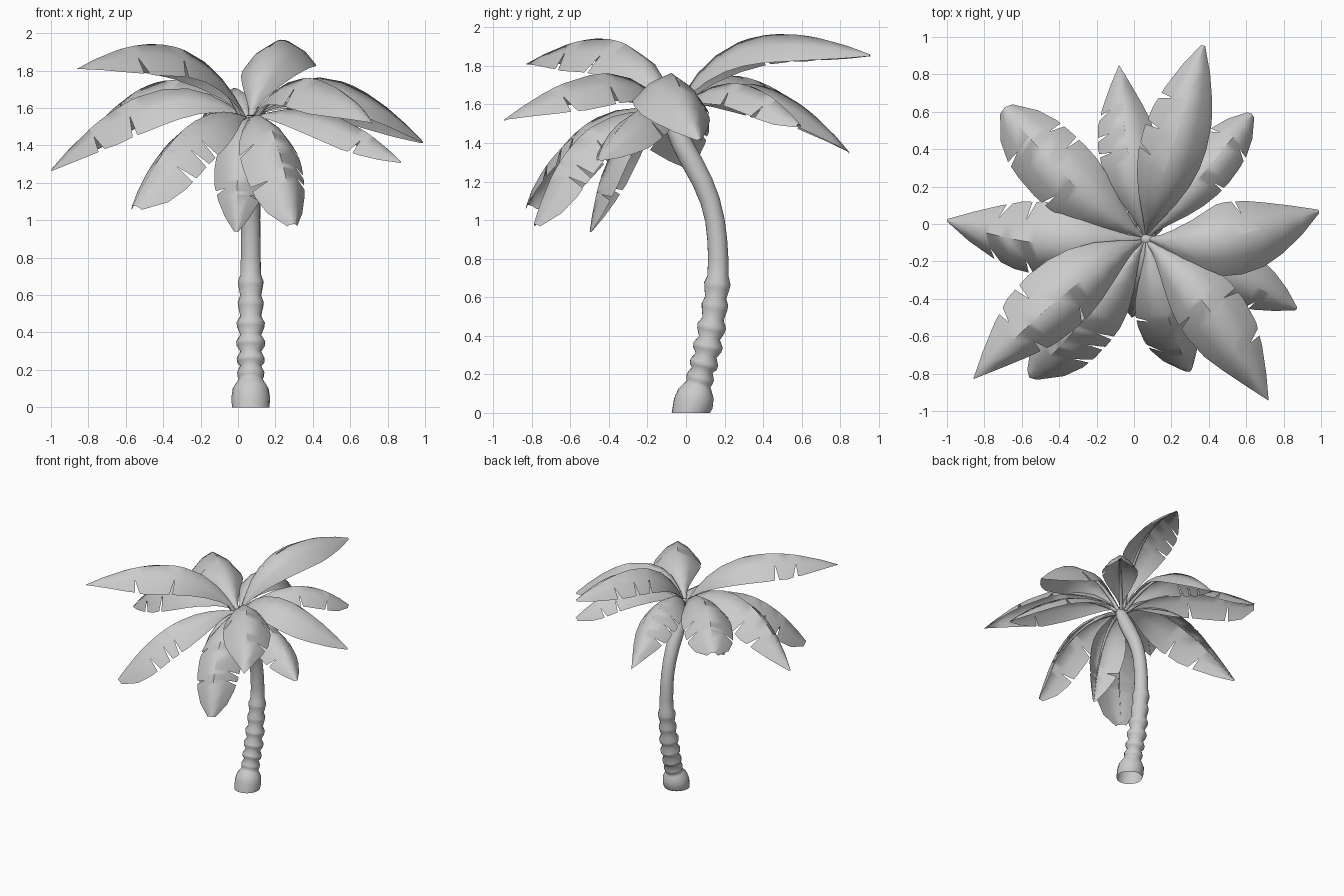
import bpy, bmesh, math, random
from mathutils import Vector

random.seed(4)
cube = bpy.data.objects.get("Cube")
if cube:
    bpy.data.objects.remove(cube)

grey = bpy.data.materials.new("pale_grey")
grey.use_nodes = True
COLOUR = (0.6, 0.6, 0.6, 1)
grey.diffuse_color = COLOUR
grey.node_tree.nodes["Principled BSDF"].inputs["Base Color"].default_value = COLOUR


def finish(bm, name, angle):
    mesh = bpy.data.meshes.new(name)
    bm.to_mesh(mesh)
    bm.free()
    obj = bpy.data.objects.new(name, mesh)
    bpy.context.collection.objects.link(obj)
    mesh.materials.append(grey)
    bpy.ops.object.select_all(action='DESELECT')
    obj.select_set(True)
    bpy.context.view_layer.objects.active = obj
    bpy.ops.object.shade_smooth_by_angle(angle=math.radians(angle))


def lookup(table, t):
    """Interpolate a list of (position, value) pairs."""
    for (a, va), (b, vb) in zip(table, table[1:]):
        if t <= b:
            return va + (vb - va) * (t - a) / (b - a)
    return table[-1][1]


def tube(bm, centres, radii, sides, flat_start=False):
    """Sweep a circle along a list of centres, closed at the far end."""
    rings = []
    for i, c in enumerate(centres):
        t = (centres[min(i + 1, len(centres) - 1)] - centres[max(i - 1, 0)]).normalized()
        if flat_start and i == 0:
            t = Vector((0, 0, 1))
        side = t.cross(Vector((0.3, 1, 0.1))).normalized()
        up = side.cross(t)
        rings.append([bm.verts.new(c + radii[i] * (side * math.cos(a) + up * math.sin(a)))
                      for a in (math.tau * k / sides for k in range(sides))])
    for r, s in zip(rings, rings[1:]):
        for k in range(sides):
            n = (k + 1) % sides
            bm.faces.new((r[k], r[n], s[n], s[k]))
    bm.faces.new(rings[-1])
    bmesh.ops.recalc_face_normals(bm, faces=bm.faces)


# Leaning trunk: bulbous foot, swollen rings, smooth upper stem, open below
LEAN = [(0, .025), (.15, .065), (.3, .105), (.5, .143), (.7, .166), (.85, .168),
        (1.0, .150), (1.1, .125), (1.2, .085), (1.3, .032), (1.4, -.022), (1.56, -.10)]
profile = [(0, .100), (.05, .104), (.10, .096), (.135, .074), (.15, .064)]
for z, r in ((.175, .073), (.25, .075), (.34, .078), (.44, .076), (.55, .070), (.66, .069)):
    profile += [(z - .012, r - .003), (z + .012, r), (z + .048, .056)]
profile += [(.8, .053), (.9, .052), (1.0, .051), (1.1, .052), (1.2, .054),
            (1.3, .056), (1.4, .054), (1.48, .046), (1.55, .032)]
bm = bmesh.new()
tube(bm, [Vector((.068, lookup(LEAN, z), z)) for z, r in profile],
     [r for z, r in profile], 18, flat_start=True)
finish(bm, "trunk", 80)

# Fronds: half-width along the length, and the extra width of blunt tips
SHAPE = [(0, .06), (.05, .15), (.1, .30), (.2, .60), (.32, .84), (.45, .97), (.58, 1),
         (.72, .91), (.82, .68), (.92, .34), (1, 0)]
BLUNT = [(0, 0), (.58, 0), (.72, .06), (.82, .22), (.92, .34), (1, .22)]
CROWN = Vector((.06, -.08, 1.55))


def frond(name, mid, tip, width, blunt=0, roll=0, fold=40):
    """Folded leaf sheet; a positive roll lifts one half and drops the other."""
    mid, tip = Vector(mid), Vector(tip)
    out = Vector((tip.x - CROWN.x, tip.y - CROWN.y, 0)).normalized()
    base = CROWN + out * .02
    ctrl = 2 * mid - (base + tip) / 2

    def point(t):
        return base * (1 - t) ** 2 + ctrl * (2 * t * (1 - t)) + tip * t * t

    def frame(t):
        tangent = (ctrl - base).lerp(tip - ctrl, t).normalized()
        side = tangent.cross(Vector((0, 0, 1))).normalized()
        return tangent, side, side.cross(tangent)

    def section(t, sign):
        tangent, side, normal = frame(t)
        w = width * (lookup(SHAPE, t) + blunt * lookup(BLUNT, t))
        b = math.radians(fold - roll * sign)
        a = b - math.radians(10)
        half = point(t) + w * .5 * (side * sign * math.cos(a) - normal * math.sin(a))
        edge = point(t) + w * (side * sign * math.cos(b) - normal * math.sin(b))
        return half, edge + tangent * w * .12

    bm = bmesh.new()
    for sign in (-1, 1):
        slits = [c + random.uniform(-.03, .03) for c in (.50, .64, .77) if random.random() < .6]
        ts = sorted([t for t, v in SHAPE] + slits + [s + .028 for s in slits])
        rows = []
        for t in ts:
            half, edge = section(t, sign)
            rows.append([bm.verts.new(p) for p in (point(t), half, edge)])
        for t, r, s in zip(ts, rows, rows[1:]):
            bm.faces.new((r[0], r[1], s[1], s[0])[::sign])
            if t in slits:
                bm.faces.new((r[1], r[2], s[1])[::sign])
            else:
                bm.faces.new((r[1], r[2], s[2], s[1])[::sign])
    bmesh.ops.remove_doubles(bm, verts=bm.verts, dist=.0005)
    finish(bm, name, 60)

    # Tapered rib tucked under the fold
    bm = bmesh.new()
    steps = [t for t, v in SHAPE]
    radii = [.015 * (1 - t) + .001 for t in steps]
    tube(bm, [point(t) - frame(t)[2] * (r * 1.2 + .004) for t, r in zip(steps, radii)], radii, 6)
    finish(bm, name + "_rib", 60)


# Middle of the spine, tip, half-width, bluntness, roll
FRONDS = {
    "back_left_high": ((.18, .32, 1.94), (.37, .955, 1.86), .23, .3),
    "back": ((-.03, .38, 1.70), (-.08, .85, 1.35), .205),
    "left": ((.48, -.07, 1.76), (.99, .07, 1.42), .26, .25, 5),
    "front_left_high": ((.38, -.43, 1.76), (.72, -.945, 1.52), .24),
    "back_right": ((-.33, .22, 1.75), (-.69, .625, 1.57), .25, 1),
    "front_right_high": ((-.33, -.34, 1.925), (-.86, -.83, 1.81), .25, 0, 4),
    "back_left_low": ((.36, .26, 1.71), (.63, .59, 1.50), .18, .8),
    "right": ((-.45, -.11, 1.69), (-1.0, .02, 1.27), .26, .2, 10),
    "front_left_low": ((.48, -.25, 1.57), (.87, -.455, 1.315), .20, .3),
    "front": ((.01, -.36, 1.40), (-.01, -.50, .94), .195, .3),
    "front_left_hanging": ((.19, -.52, 1.46), (.30, -.79, .98), .22, .8),
    "front_right_hanging": ((-.26, -.50, 1.51), (-.56, -.82, 1.08), .24, 1),
}
for name, settings in FRONDS.items():
    frond("frond_" + name, *settings)
